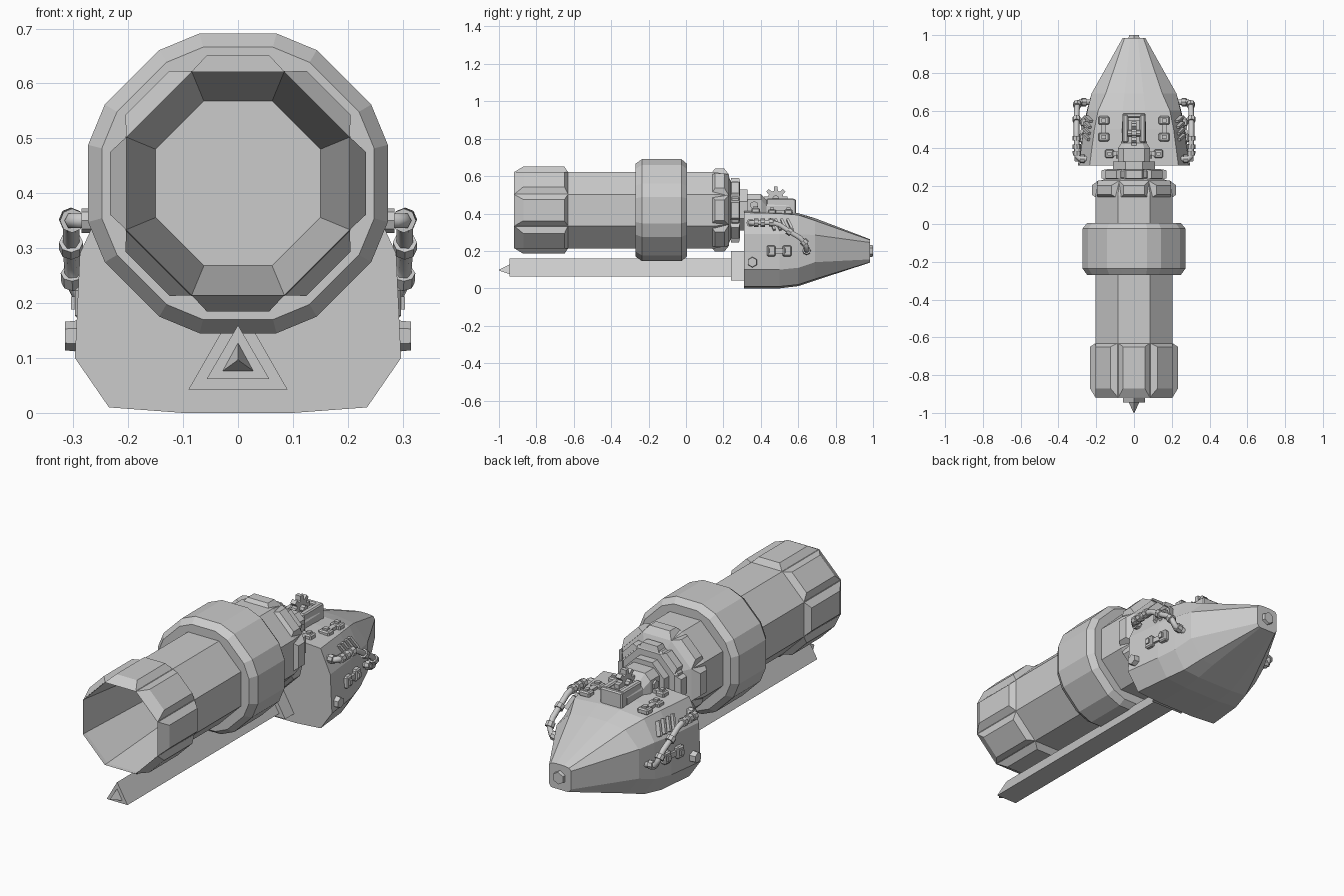
import bpy, bmesh, math
from mathutils import Vector, Matrix

if "Cube" in bpy.data.objects:
    bpy.data.objects.remove(bpy.data.objects["Cube"])

AX = 0.418  # height of the barrel axis


def finish(name, bm):
    bmesh.ops.recalc_face_normals(bm, faces=bm.faces)
    me = bpy.data.meshes.new(name)
    bm.to_mesh(me)
    bm.free()
    ob = bpy.data.objects.new(name, me)
    bpy.context.collection.objects.link(ob)
    return ob


def loft(name, sections, cap_start=True, cap_end=True):
    bm = bmesh.new()
    rings = [[bm.verts.new(p) for p in s] for s in sections]
    n = len(rings[0])
    for a, b in zip(rings, rings[1:]):
        for i in range(n):
            j = (i + 1) % n
            bm.faces.new((a[i], a[j], b[j], b[i]))
    if cap_start:
        bm.faces.new(rings[0])
    if cap_end:
        bm.faces.new(rings[-1])
    return finish(name, bm)


def octagon(y, ap, z=AX):
    r = ap / math.cos(math.pi / 8)
    return [(r * math.cos(a), y, z + r * math.sin(a))
            for a in (math.pi / 8 + k * math.pi / 4 for k in range(8))]


def cut_octagon(y, ap, half=14.4):
    r = ap / math.cos(math.radians(half))
    return [(r * math.cos(math.radians(a)), y, AX + r * math.sin(math.radians(a)))
            for k in range(8) for a in (k * 45 - half, k * 45 + half)]


def box(name, loc, size, rot=None, bevel=0.0):
    bm = bmesh.new()
    bmesh.ops.create_cube(bm, size=1)
    bmesh.ops.scale(bm, vec=size, verts=bm.verts)
    if bevel:
        bmesh.ops.bevel(bm, geom=bm.edges[:], offset=bevel, segments=1, affect='EDGES')
    m = Matrix.Translation(loc) @ (rot or Matrix())
    bmesh.ops.transform(bm, matrix=m, verts=bm.verts)
    return finish(name, bm)


def cyl(name, loc, direction, r, depth, n=6, r2=None):
    bm = bmesh.new()
    bmesh.ops.create_cone(bm, cap_ends=True, segments=n, radius1=r,
                          radius2=r if r2 is None else r2, depth=depth)
    q = Vector(direction).to_track_quat('Z', 'Y').to_matrix().to_4x4()
    bmesh.ops.transform(bm, matrix=Matrix.Translation(loc) @ q, verts=bm.verts)
    return finish(name, bm)


def panels(name, y0, y1, ya, yb, base, top, wb, wt):
    # eight raised plates, one on each flat of an octagon
    for k in range(8):
        R = Matrix.Translation((0, 0, AX)) @ Matrix.Rotation(k * math.pi / 4, 4, 'Y')
        secs = [[R @ Vector(p) for p in ((-w, a, h), (w, a, h), (w, b, h), (-w, b, h))]
                for w, a, b, h in ((wb, y0, y1, base), (wt, ya, yb, top))]
        loft(f"{name}_{k}", secs)


# Barrel with hollow tapered bore
loft("barrel", [octagon(*s) for s in ((-0.40, 0.15), (-0.92, 0.205), (0.15, 0.205),
                                      (0.225, 0.19), (0.24, 0.15))])
panels("muzzle_plate", -0.92, -0.63, -0.87, -0.65, 0.203, 0.233, 0.085, 0.057)
panels("breech_plate", 0.13, 0.23, 0.155, 0.205, 0.19, 0.222, 0.08, 0.055)
loft("barrel_collar", [cut_octagon(*s) for s in ((-0.27, 0.20), (-0.27, 0.248), (-0.235, 0.273),
                                                 (-0.025, 0.273), (0.005, 0.248), (0.005, 0.20))])

# Toothed coupling and neck behind the barrel
loft("coupling_ring", [octagon(*s) for s in ((0.235, 0.14), (0.245, 0.152), (0.28, 0.152), (0.29, 0.14))])
panels("coupling_tooth", 0.235, 0.29, 0.242, 0.284, 0.145, 0.172, 0.055, 0.042)
loft("neck", [octagon(0.22, 0.11), octagon(0.33, 0.11)])

# Main housing: half sections mirrored into full loops
half = [
    (0.31, [(.10, 0), (.235, .01), (.297, .10), (.288, .29), (.235, .405), (.07, .415)]),
    (0.50, [(.10, 0), (.215, .01), (.272, .10), (.268, .29), (.21, .40), (.07, .41)]),
    (0.60, [(.10, .012), (.19, .02), (.25, .11), (.247, .29), (.19, .392), (.06, .402)]),
    (0.69, [(.09, .042), (.16, .05), (.225, .14), (.225, .285), (.15, .362), (.05, .375)]),
    (0.985, [(.04, .138), (.05, .14), (.06, .155), (.06, .245), (.05, .258), (.02, .262)]),
]
loft("housing", [[(x, y, z) for x, z in h] + [(-x, y, z) for x, z in reversed(h)] for y, h in half])
cyl("tip_bolt", (0, 0.985, 0.2), (0, 1, 0), 0.036, 0.03, 6, 0.03)


# Triangular rail under the barrel
def tri(y, hw, z0, z1):
    return [(-hw, y, z0), (hw, y, z0), (0, y, z1)]


loft("rail_socket", [tri(0.24, 0.09, 0.043, 0.20), tri(0.32, 0.09, 0.043, 0.20)])
loft("rail", [tri(-0.945, 0.057, 0.062, 0.16), tri(0.25, 0.057, 0.062, 0.16)])
loft("rail_spike", [tri(-1.0, 0.002, 0.095, 0.099), tri(-0.94, 0.03, 0.075, 0.13)])

# Top mechanism: spine block, cheeks and cog
loft("spine_block", [[(-a, y, .38), (a, y, .38), (a, y, z - .03), (b, y, z), (-b, y, z), (-a, y, z - .03)]
                     for y, a, b, z in ((.30, .085, .055, .505), (.40, .085, .055, .505), (.43, .065, .045, .47),
                                        (.55, .062, .045, .47))])
for s in (-1, 1):
    box("cog_cheek", (s * 0.045, 0.505, 0.44), (0.03, 0.15, 0.08), bevel=0.006)
box("rear_stop", (0, 0.575, 0.435), (0.12, 0.025, 0.085), bevel=0.006)
cog = []
for k in range(8):
    for d, r in ((-15, .042), (-9, .064), (9, .064), (15, .042)):
        a = math.radians(k * 45 + d)
        cog.append((r * math.cos(a), r * math.sin(a)))
loft("cog", [[(x, .48 + u, .48 + v) for u, v in cog] for x in (-.014, .014)])
cyl("cog_axle", (0, 0.48, 0.48), (1, 0, 0), 0.018, 0.07, 8)


# Fittings mirrored on both sides
def pipe(name, pts, r):
    cu = bpy.data.curves.new(name, 'CURVE')
    cu.dimensions = '3D'
    cu.bevel_depth = r
    cu.bevel_resolution = 1
    cu.use_fill_caps = True
    sp = cu.splines.new('POLY')
    sp.points.add(len(pts) - 1)
    for p, c in zip(sp.points, pts):
        p.co = (*c, 1)
    bpy.context.collection.objects.link(bpy.data.objects.new(name, cu))


path = [(.25, .345, .35), (.288, .345, .35), (.302, .36, .35), (.304, .46, .352), (.304, .50, .34),
        (.304, .56, .30), (.302, .61, .27), (.30, .638, .24), (.285, .645, .205), (.22, .645, .195)]
for s in (-1, 1):
    P = [Vector((s * x, y, z)) for x, y, z in path]
    pipe("hose", P, 0.015)
    for i, t in ((2, .15), (2, .5), (2, .95), (4, .9), (6, .8), (8, .3), (0, .6)):
        cyl("hose_collar", P[i].lerp(P[i + 1], t), P[i + 1] - P[i], 0.022, 0.024, 8)
    cyl("side_bolt", (s * 0.295, 0.355, 0.14), (s, 0, 0), 0.03, 0.04, 6, 0.026)
    # side latch
    yaw = Matrix.Rotation(s * 0.12, 4, 'Z')
    box("side_latch_bar", (s * 0.272, 0.495, 0.2), (0.02, 0.09, 0.025), yaw)
    for y, x in ((0.455, 0.28), (0.54, 0.268)):
        box("side_latch_pad", (s * x, y, 0.2), (0.03, 0.045, 0.058), yaw, 0.006)
        box("side_latch_stud", (s * (x + .016), y, 0.2), (0.014, 0.02, 0.024), yaw)
    # slanted louvres on the shoulder
    slope = Matrix.Rotation(s * 1.1, 4, 'Y') @ Matrix.Rotation(s * 0.4, 4, 'Z')
    for k in range(4):
        box("louvre", (s * (0.25 - k * .003), 0.46 + k * 0.032, 0.34), (0.07, 0.013, 0.024), slope)
    # deck latches
    box("deck_latch_bar", (s * 0.16, 0.505, 0.408), (0.025, 0.09, 0.02))
    for y in (0.46, 0.548):
        box("deck_latch_pad", (s * 0.16, y, 0.408), (0.058, 0.045, 0.028), None, 0.006)
        box("deck_latch_stud", (s * 0.16, y, 0.424), (0.024, 0.02, 0.014))
    box("front_latch_pad", (s * 0.13, 0.372, 0.415), (0.046, 0.046, 0.03), None, 0.006)
    box("front_latch_stud", (s * 0.13, 0.372, 0.432), (0.02, 0.02, 0.014))
    box("front_latch_bar", (s * 0.095, 0.372, 0.418), (0.05, 0.024, 0.02))
    cyl("spine_bolt", (s * 0.085, 0.365, 0.445), (s, 0, 0), 0.022, 0.02, 6)
